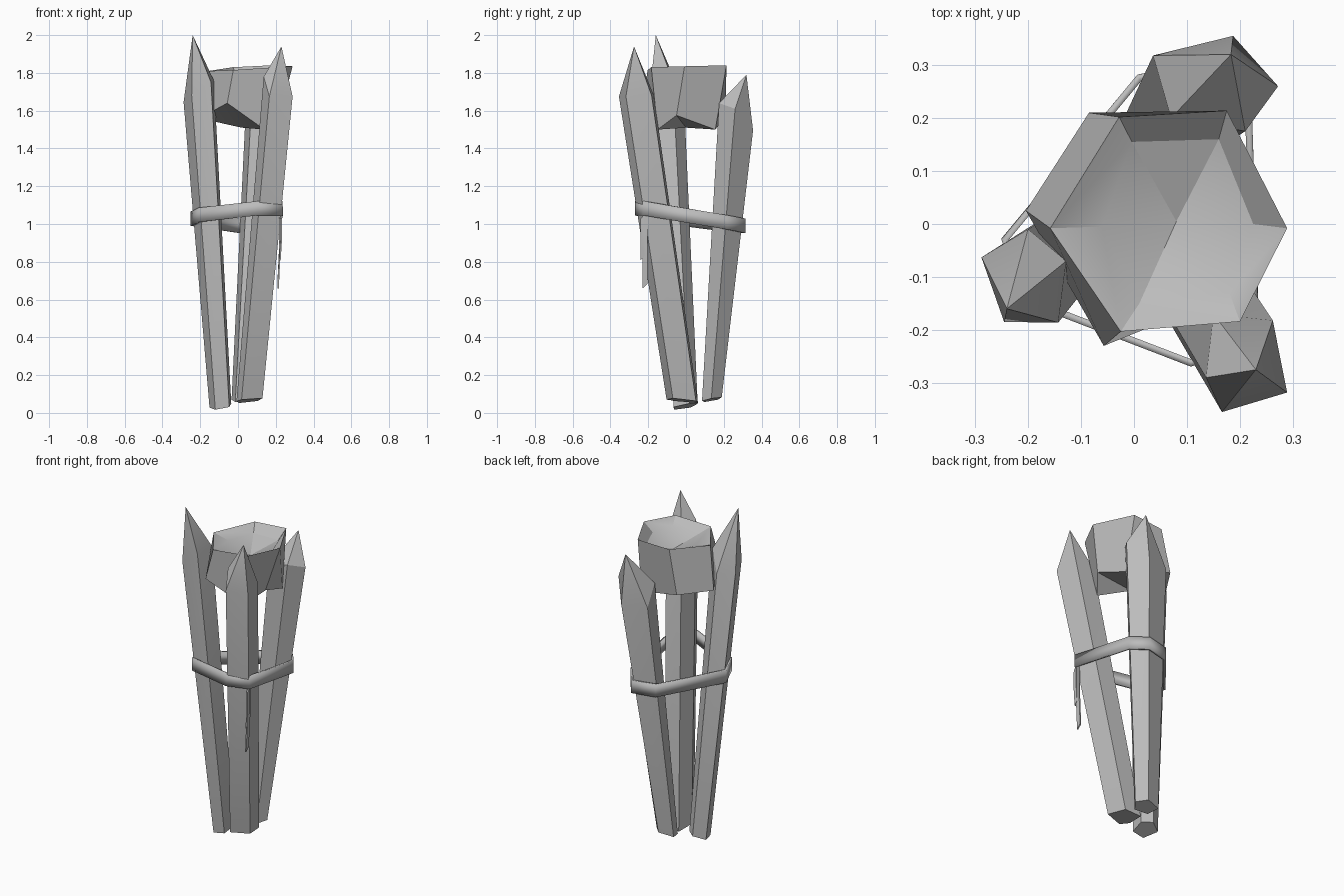
import bpy, bmesh
from mathutils import Vector

cube = bpy.data.objects.get("Cube")
if cube:
    bpy.data.objects.remove(cube, do_unlink=True)

stone = bpy.data.materials.new("plain grey")
stone.use_nodes = True
GREY = (0.5, 0.5, 0.5, 1)
stone.diffuse_color = GREY
stone.node_tree.nodes["Principled BSDF"].inputs["Base Color"].default_value = GREY


def finish(name, bm, angle=0.4):
    bmesh.ops.recalc_face_normals(bm, faces=bm.faces[:])
    mesh = bpy.data.meshes.new(name)
    bm.to_mesh(mesh)
    bm.free()
    mesh.materials.append(stone)
    obj = bpy.data.objects.new(name, mesh)
    bpy.context.collection.objects.link(obj)
    bpy.ops.object.select_all(action='DESELECT')
    obj.select_set(True)
    bpy.context.view_layer.objects.active = obj
    bpy.ops.object.shade_smooth_by_angle(angle=angle)
    return obj


def bridge(bm, low, high):
    n = len(low)
    for i in range(n):
        j = (i + 1) % n
        bm.faces.new((low[i], low[j], high[j], high[i]))


def fan(bm, ring, point):
    apex = bm.verts.new(point)
    for i, v in enumerate(ring):
        bm.faces.new((v, ring[(i + 1) % len(ring)], apex))


def add_ring(bm, points):
    return [bm.verts.new(p) for p in points]


# Each stake: tip, five shoulder corners, foot centre, foot scale, foot tilt
stakes = {
    "right_stake": ((-.24, -.16, 2.0),
                    [(-.288, -.063, 1.645), (-.245, -.185, 1.68), (-.143, -.186, 1.75),
                     (-.128, -.07, 1.76), (-.2, -.01, 1.65)],
                    (-.088, -.005, .035), .72, (.2, .2)),
    "left_stake": ((.23, -.275, 1.94),
                   [(.166, -.355, 1.675), (.289, -.318, 1.675), (.262, -.182, 1.68),
                    (.15, -.17, 1.68), (.136, -.29, 1.78)],
                   (.05, -.02, .065), .9, (.1, -.1)),
    "back_stake": ((.183, .32, 1.79),
                   [(.036, .318, 1.5), (.187, .355, 1.495), (.272, .26, 1.61),
                    (.21, .175, 1.64), (.07, .2, 1.6)],
                   (.035, .135, .07), .58, (.1, .2)),
}

band_points = []
for name, (tip, shoulder, foot, scale, tilt) in stakes.items():
    top = [Vector(p) for p in shoulder]
    centre = sum(top, Vector()) / len(top)
    bottom = []
    for p in top:
        d = (p - centre) * scale
        bottom.append(Vector(foot) + Vector((d.x, d.y, d.x * tilt[0] + d.y * tilt[1])))
    bm = bmesh.new()
    low, high = add_ring(bm, bottom), add_ring(bm, top)
    bridge(bm, low, high)
    fan(bm, high, tip)
    bm.faces.new(low)
    finish(name, bm)
    # Where the band crosses this stake
    for a, b in zip(bottom, top):
        band_points.append(a.lerp(b, (1.04 - a.z) / (b.z - a.z)))

# Tilted band wrapped round the three stakes
bm = bmesh.new()
for p in band_points:
    z = 1.035 + .05 * p.x - .17 * p.y
    for dz in (-.038, .038):
        bm.verts.new((p.x, p.y, z + dz))
hull = bmesh.ops.convex_hull(bm, input=bm.verts[:])
loose = [v for v in bm.verts if not v.link_faces]
bmesh.ops.delete(bm, geom=loose, context='VERTS')
bm.normal_update()
caps = [f for f in bm.faces if abs(f.normal.z) > .7]
bmesh.ops.delete(bm, geom=caps, context='FACES')
band = finish("binding_band", bm)
solid = band.modifiers.new("thickness", 'SOLIDIFY')
solid.thickness = .014
solid.offset = 1

# Two loose ends hanging from the band
def strap(name, start, end, width):
    bm = bmesh.new()
    rings = []
    for p in (start, Vector(start).lerp(Vector(end), .5) + Vector((.004, 0, 0)), end):
        p = Vector(p)
        rings.append(add_ring(bm, [p + Vector((sx * .004, sy * width / 2, sy * .012))
                                   for sx, sy in ((-1, -1), (1, -1), (1, 1), (-1, 1))]))
    for a, b in zip(rings, rings[1:]):
        bridge(bm, a, b)
    bm.faces.new(rings[0])
    bm.faces.new(rings[-1])
    finish(name, bm)

strap("long_strap", (.222, -.215, 1.04), (.212, -.218, .67), .026)
strap("short_strap", (.228, -.23, 1.04), (.222, -.23, .82), .02)

# Faceted bowl held between the stakes
rim = [(-.158, -.008, 1.81), (-.028, .202, 1.83), (.175, .214, 1.84),
       (.289, -.008, 1.835), (.2, -.184, 1.83), (-.025, -.203, 1.815)]
base = [(-.204, .025, 1.56), (-.085, .21, 1.57), (.19, .155, 1.5),
        (.22, -.05, 1.575), (.14, -.15, 1.5), (-.057, -.23, 1.64)]
dish = [(-.06, -.005, 1.785), (-.004, .155, 1.785), (.16, .16, 1.785),
        (.225, 0, 1.79), (.18, -.13, 1.79), (.01, -.15, 1.785)]
bm = bmesh.new()
base, rim, dish = (add_ring(bm, r) for r in (base, rim, dish))
bridge(bm, base, rim)
bridge(bm, rim, dish)
fan(bm, dish, (.08, .005, 1.73))
fan(bm, base, (.02, 0, 1.51))
finish("faceted_bowl", bm)
